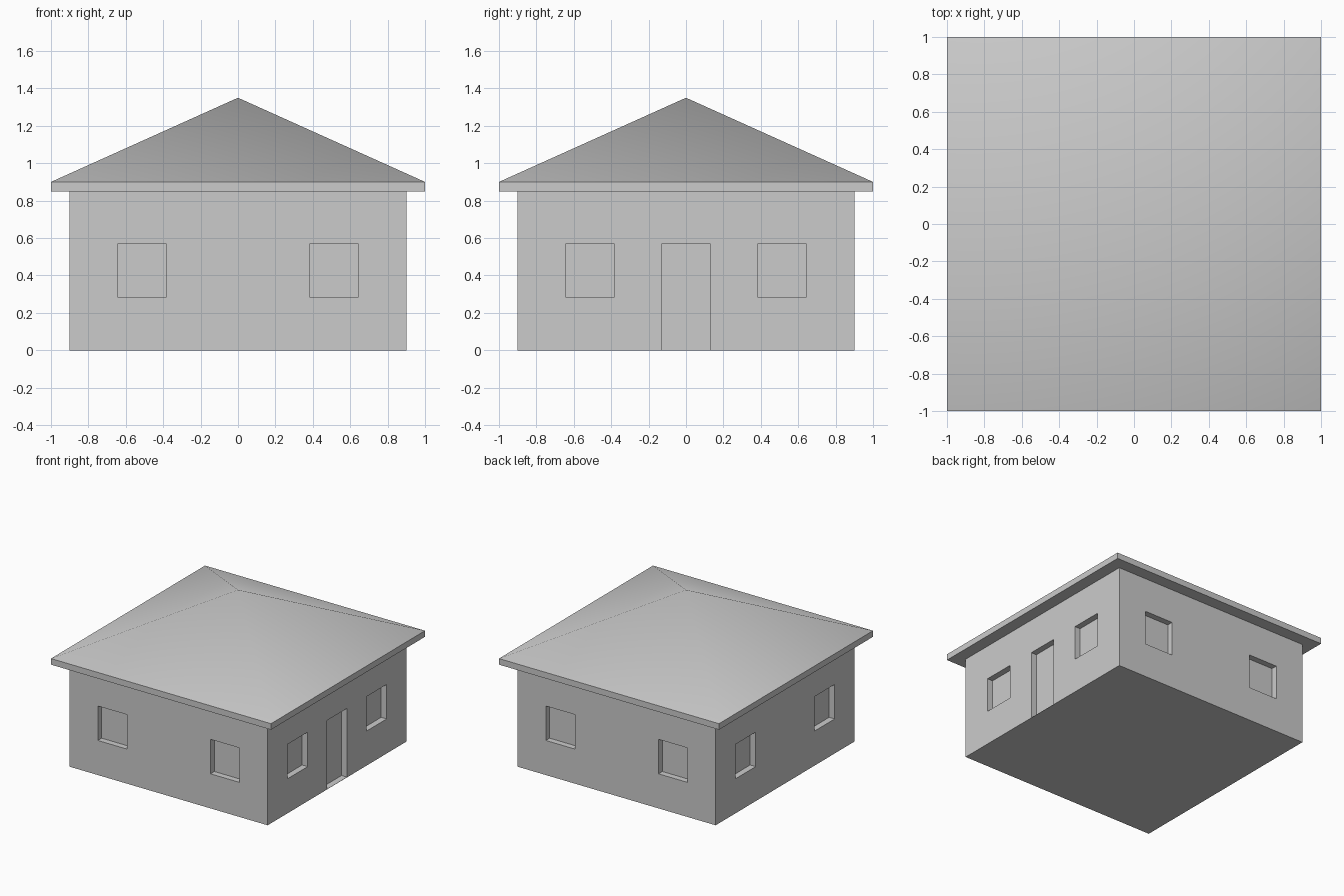
import bpy, bmesh, math
from mathutils import Matrix, Vector

if "Cube" in bpy.data.objects:
    bpy.data.objects.remove(bpy.data.objects["Cube"])

WALL, EAVE = 0.9, 1.0          # half widths
WALL_TOP, EAVE_TOP, APEX = 0.85, 0.9, 1.35
DEPTH = 0.05                   # opening recess


def add_box(bm, lo, hi, turn=0.0):
    lo, hi = Vector(lo), Vector(hi)
    m = (Matrix.Rotation(turn, 4, 'Z') @ Matrix.Translation((lo + hi) / 2)
         @ Matrix.Diagonal((*(hi - lo), 1)))
    bmesh.ops.create_cube(bm, size=1, matrix=m)


def to_object(bm, name):
    bmesh.ops.recalc_face_normals(bm, faces=bm.faces)
    mesh = bpy.data.meshes.new(name)
    bm.to_mesh(mesh)
    bm.free()
    ob = bpy.data.objects.new(name, mesh)
    bpy.context.collection.objects.link(ob)
    return ob


# Walls
bm = bmesh.new()
add_box(bm, (-WALL, -WALL, 0), (WALL, WALL, WALL_TOP))
walls = to_object(bm, "walls")

# Cutter: two windows on each side, a door on the right side
bm = bmesh.new()
for i in range(4):
    for x in (-0.5125, 0.5125):
        add_box(bm, (x - 0.1315, -WALL - 0.1, 0.284),
                (x + 0.1315, -WALL + DEPTH, 0.567), i * math.pi / 2)
add_box(bm, (WALL - DEPTH, -0.131, 0.002), (WALL + 0.1, 0.131, 0.567))
cutter = to_object(bm, "opening_cutter")
cutter.hide_render = True

# Recess the openings
mod = walls.modifiers.new("openings", 'BOOLEAN')
mod.operation, mod.solver, mod.object = 'DIFFERENCE', 'EXACT', cutter
bpy.context.view_layer.objects.active = walls
bpy.ops.object.modifier_apply(modifier=mod.name)
bpy.data.objects.remove(cutter)

# Roof: eave slab with its top face raised to a peak
bm = bmesh.new()
add_box(bm, (-EAVE, -EAVE, WALL_TOP), (EAVE, EAVE, EAVE_TOP))
top = max(bm.faces, key=lambda f: f.calc_center_median().z)
peak = bmesh.ops.poke(bm, faces=[top])["verts"][0]
peak.co.z = APEX
roof = to_object(bm, "roof")

# Soft hips, crisp eave edge
bpy.ops.object.select_all(action='DESELECT')
roof.select_set(True)
bpy.context.view_layer.objects.active = roof
bpy.ops.object.shade_smooth_by_angle(angle=math.radians(40))
